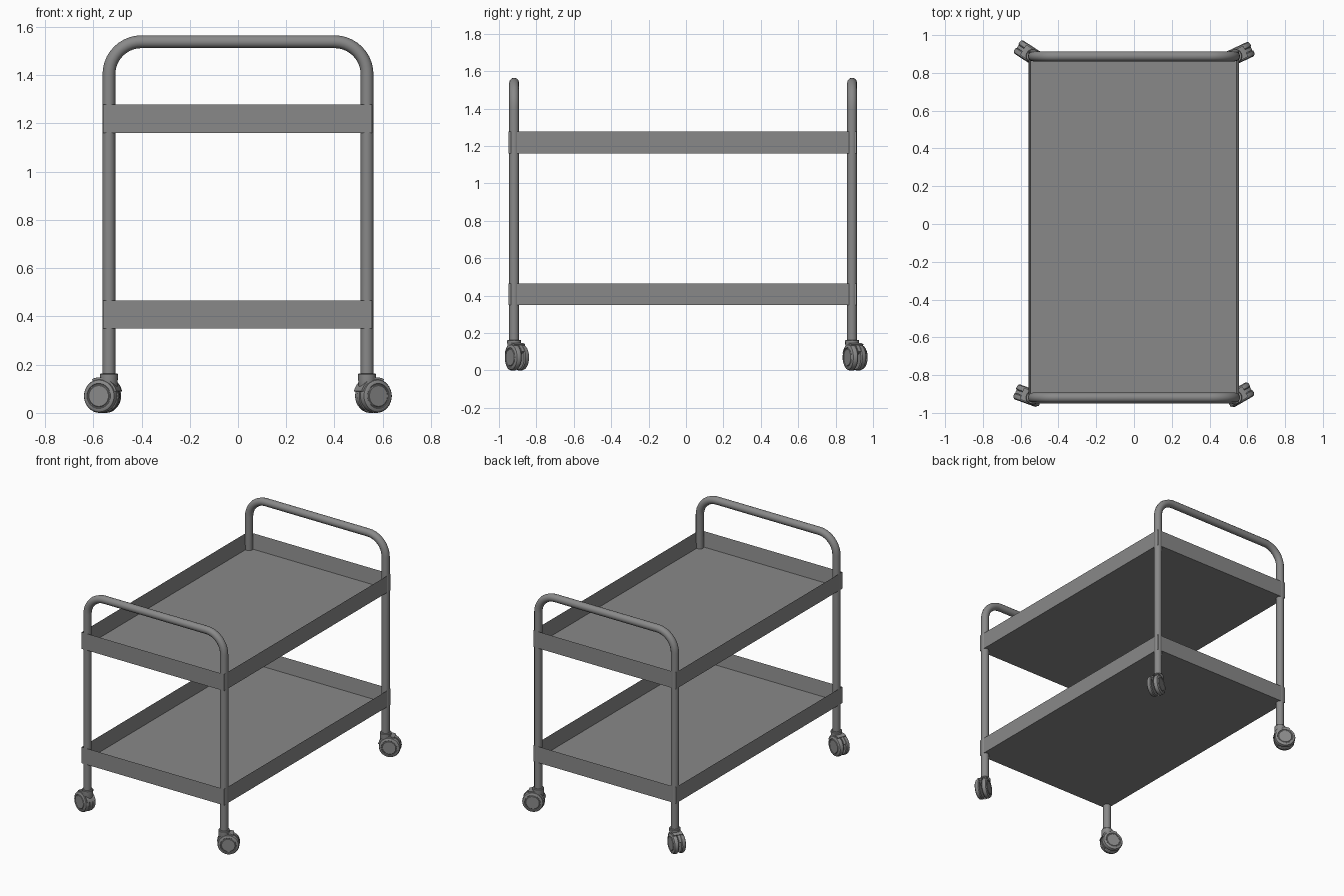
import bpy, bmesh, math
from mathutils import Matrix, Vector

cube = bpy.data.objects.get("Cube")
if cube:
    bpy.data.objects.remove(cube, do_unlink=True)

grey = bpy.data.materials.new("mid_grey")
grey.use_nodes = True
GREY = (0.25, 0.25, 0.25, 1)
grey.diffuse_color = GREY
grey.node_tree.nodes["Principled BSDF"].inputs["Base Color"].default_value = GREY

POST_X, FRONT_Y, BACK_Y, TUBE_R = 0.535, -0.919, 0.888, 0.0265


def add_mesh(name, bm, smooth=True):
    bmesh.ops.recalc_face_normals(bm, faces=bm.faces)
    mesh = bpy.data.meshes.new(name)
    bm.to_mesh(mesh)
    bm.free()
    obj = bpy.data.objects.new(name, mesh)
    bpy.context.collection.objects.link(obj)
    finish(obj, smooth)
    return obj


def finish(obj, smooth):
    obj.data.materials.clear()
    obj.data.materials.append(grey)
    bpy.ops.object.select_all(action="DESELECT")
    obj.select_set(True)
    bpy.context.view_layer.objects.active = obj
    if smooth:
        bpy.ops.object.shade_smooth_by_angle(angle=math.radians(35))


def lathe(bm, profile, matrix, steps=32):
    """Spin (radius, height) points about local z, then place the result."""
    rings = []
    for r, h in profile:
        rings.append([bm.verts.new(matrix @ Vector((r * math.cos(a), r * math.sin(a), h)))
                      for a in (math.tau * i / steps for i in range(steps))])
    for low, high in zip(rings, rings[1:]):
        for i in range(steps):
            j = (i + 1) % steps
            bm.faces.new((low[i], low[j], high[j], high[i]))
    bm.faces.new(rings[0])
    bm.faces.new(rings[-1])


# Bent tube frames: two posts joined by a handle
def frame(name, y):
    bend, top, foot = 0.135, 1.5385, 0.14
    half = [(POST_X, foot)]
    for i in range(11):
        a = math.pi / 2 * i / 10
        half.append((POST_X - bend + bend * math.cos(a), top - bend + bend * math.sin(a)))
    path = half + [(-x, z) for x, z in reversed(half)]
    curve = bpy.data.curves.new(name, "CURVE")
    curve.dimensions = "3D"
    curve.bevel_depth = TUBE_R
    curve.bevel_resolution = 4
    curve.use_fill_caps = True
    spline = curve.splines.new("POLY")
    spline.points.add(len(path) - 1)
    for point, (x, z) in zip(spline.points, path):
        point.co = (x, y, z, 1)
    obj = bpy.data.objects.new(name, curve)
    bpy.context.collection.objects.link(obj)
    bpy.ops.object.select_all(action="DESELECT")
    obj.select_set(True)
    bpy.context.view_layer.objects.active = obj
    bpy.ops.object.convert(target="MESH")
    finish(bpy.context.view_layer.objects.active, True)


frame("front_frame", FRONT_Y)
frame("back_frame", BACK_Y)


# Open trays: a box with its top inset and pushed down
def tray(name, low, high):
    bm = bmesh.new()
    length = BACK_Y - FRONT_Y + 0.054
    bmesh.ops.create_cube(bm, size=1, matrix=Matrix.Translation(
        (-0.002, (FRONT_Y + BACK_Y) / 2 - 0.003, (low + high) / 2))
        @ Matrix.Diagonal((1.115, length, high - low, 1)))
    bm.normal_update()
    top = max(bm.faces, key=lambda f: f.calc_center_median().z)
    bmesh.ops.inset_region(bm, faces=[top], thickness=0.018)
    bmesh.ops.translate(bm, verts=top.verts, vec=(0, 0, low - high + 0.012))
    add_mesh(name, bm, False)


tray("lower_tray", 0.35, 0.465)
tray("upper_tray", 1.16, 1.278)


# Twin-wheel casters, each swivelled to its own angle
WHEEL = [(0.045, 0.0), (0.064, 0.0), (0.07, 0.006), (0.07, 0.02), (0.066, 0.029),
         (0.057, 0.034), (0.052, 0.034), (0.050, 0.031), (0.046, 0.031), (0.043, 0.034)]


def caster(name, x, y, degrees):
    place = Matrix.Translation((x, y, 0)) @ Matrix.Rotation(math.radians(degrees), 4, "Z")
    axle = place @ Matrix.Translation((0.03, 0, 0.07))
    wheels = bmesh.new()
    for turn in (90, -90):
        lathe(wheels, WHEEL, axle @ Matrix.Rotation(math.radians(turn), 4, "X")
              @ Matrix.Translation((0, 0, 0.008)))
    add_mesh(name + "_wheels", wheels)

    # Hood: an arched plate between the wheels with a wider cover on the post side
    hood = bmesh.new()
    for half_width, outer, start, end in ((0.009, 0.073, 25, 230), (0.032, 0.077, 65, 165)):
        sections = []
        for i in range(15):
            a = math.radians(start + (end - start) * i / 14)
            sections.append([hood.verts.new(axle @ Vector((r * math.cos(a), s, r * math.sin(a))))
                             for r, s in ((0.02, -half_width), (outer, -half_width),
                                          (outer, half_width), (0.02, half_width))])
        for one, two in zip(sections, sections[1:]):
            for k in range(4):
                m = (k + 1) % 4
                hood.faces.new((one[k], one[m], two[m], two[k]))
        hood.faces.new(sections[0])
        hood.faces.new(sections[-1])
    add_mesh(name + "_hood", hood)

    collar = bmesh.new()
    lathe(collar, [(0.03, 0.085), (0.036, 0.105), (0.037, 0.16), (0.034, 0.164)], place, 24)
    add_mesh(name + "_collar", collar)


caster("front_right_caster", -POST_X, FRONT_Y, 160)
caster("front_left_caster", POST_X, FRONT_Y, 30)
caster("back_right_caster", -POST_X, BACK_Y, 147)
caster("back_left_caster", POST_X, BACK_Y, 25)
